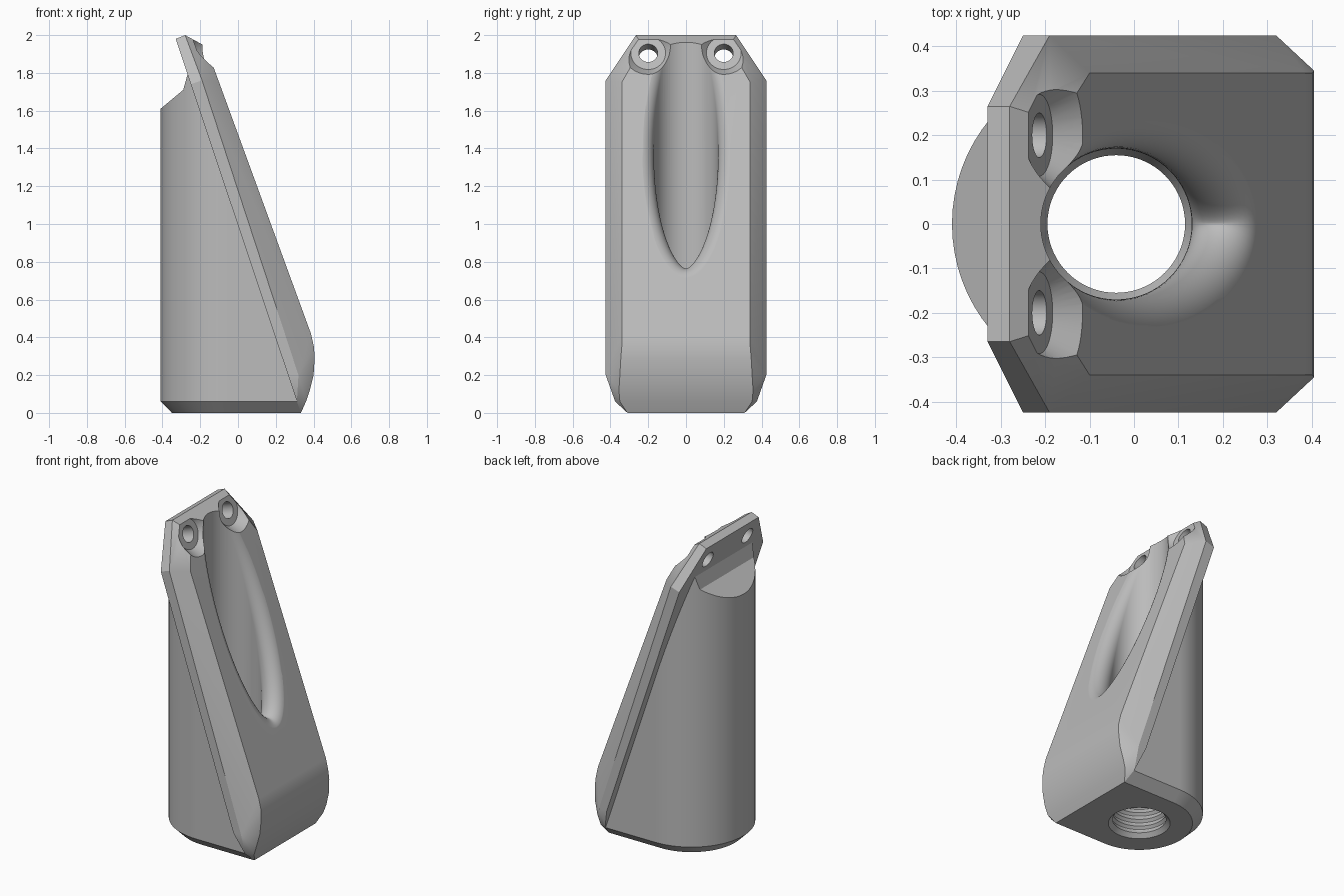
import bpy, bmesh, math
from math import cos, sin, tau, radians
from mathutils import Vector

cube = bpy.data.objects.get("Cube")
if cube:
    bpy.data.objects.remove(cube, do_unlink=True)

grey = bpy.data.materials.new("cast_grey")
grey.use_nodes = True
grey.diffuse_color = (0.5, 0.5, 0.5, 1)
grey.node_tree.nodes["Principled BSDF"].inputs["Base Color"].default_value = (0.5, 0.5, 0.5, 1)

AXIS_X = -0.04        # vertical bore axis
SEGMENTS = 72


def finish(bm, name):
    bmesh.ops.recalc_face_normals(bm, faces=bm.faces[:])
    mesh = bpy.data.meshes.new(name)
    bm.to_mesh(mesh)
    bm.free()
    mesh.materials.append(grey)
    obj = bpy.data.objects.new(name, mesh)
    bpy.context.collection.objects.link(obj)
    return obj


def hull(points):
    bm = bmesh.new()
    for p in points:
        bm.verts.new(p)
    bmesh.ops.convex_hull(bm, input=bm.verts[:])
    loose = [v for v in bm.verts if not v.link_faces]
    bmesh.ops.delete(bm, geom=loose, context='VERTS')
    bmesh.ops.dissolve_limit(bm, angle_limit=radians(0.3), verts=bm.verts[:], edges=bm.edges[:])
    return bm


def loft(name, rings):
    bm = bmesh.new()
    rows = [[bm.verts.new(p) for p in ring] for ring in rings]
    n = len(rows[0])
    for a, b in zip(rows, rows[1:]):
        for i in range(n):
            j = (i + 1) % n
            bm.faces.new((a[i], a[j], b[j], b[i]))
    bm.faces.new(rows[0])
    bm.faces.new(rows[-1])
    return finish(bm, name)


def combine(target, tool, operation):
    mod = target.modifiers.new(operation.title(), 'BOOLEAN')
    mod.operation = operation
    mod.solver = 'EXACT'
    mod.object = tool
    bpy.context.view_layer.objects.active = target
    bpy.ops.object.modifier_apply(modifier=mod.name)
    bpy.data.objects.remove(tool, do_unlink=True)


def circle(radius, z):
    return [Vector((AXIS_X + radius * cos(tau * i / SEGMENTS), radius * sin(tau * i / SEGMENTS), z))
            for i in range(SEGMENTS)]


# Leaning face plate with chamfered rim and rounded nose (half outline, mirrored in y)
half = [
    (-0.33, 0.265, 1.98), (-0.25, 0.425, 1.74), (0.265, 0.425, 0.2), (0.312, 0.375, 0.06),
    (0.333, 0.31, 0),                                                   # back rim
    (-0.28, 0.265, 2.0), (-0.19, 0.425, 1.76), (0.32, 0.425, 0.2),      # side rim
    (-0.17, 0.23, 1.94), (-0.1, 0.34, 1.75), (0.386, 0.34, 0.42),       # front face
    (0.402, 0.34, 0.35), (0.406, 0.345, 0.29), (0.4, 0.35, 0.2),
    (0.38, 0.355, 0.12), (0.36, 0.35, 0.06),                            # nose
]
housing = finish(hull([(x, s * y, z) for x, y, z in half for s in (1, -1)]), "housing")

# Round-backed barrel with flat sides and a bevelled foot
pts = []
for radius, z, front in ((0.31, 0, 0.333), (0.37, 0.06, 0.333), (0.37, 1.9, 0.333)):
    pts += circle(radius, z) + [Vector((front, s * radius, z)) for s in (1, -1)]
bm = hull(pts)
cut = bmesh.ops.bisect_plane(bm, geom=bm.verts[:] + bm.edges[:] + bm.faces[:],
                             plane_co=(0.333, 0, 0), plane_no=(1.9, 0, 0.583), clear_outer=True)
rim = [e for e in cut["geom_cut"] if isinstance(e, bmesh.types.BMEdge)]
bmesh.ops.holes_fill(bm, edges=rim)
barrel = finish(bm, "barrel")

# Sloped shoulder at the top of the barrel
shoulder = [(-0.6, 1.452), (-0.29, 1.71), (-0.265, 1.8), (-0.2, 1.95), (-0.2, 2.3), (-0.6, 2.3)]
combine(barrel, loft("shoulder_cutter", [[(x, y, z) for x, z in shoulder] for y in (-0.6, 0.6)]),
        'DIFFERENCE')
combine(housing, barrel, 'UNION')

# Bore: countersunk threaded mouth, plain bore, rolled lip where it breaks the sloping face
rings = [circle(0.23, -0.05), circle(0.155, 0.025)]
for k in range(8):
    z = 0.035 + 0.045 * k
    rings += [circle(0.17, z + 0.015), circle(0.17, z + 0.02), circle(0.155, z + 0.035)]
rings.append(circle(0.17, 0.42))
BORE, LIP, STEPS = 0.17, 0.077, 16
lean = radians(20)
normal = Vector((cos(lean), 0, sin(lean)))
on_face = Vector((0.386, 0, 0.42))
lip = [[] for _ in range(STEPS + 2)]
for i in range(SEGMENTS):
    a = tau * i / SEGMENTS
    radial = Vector((cos(a), sin(a), 0))
    c = Vector((AXIS_X, 0, 0)) + radial * (BORE + LIP)
    c.z = on_face.z - (LIP + normal.x * (c.x - on_face.x)) / normal.z
    for k in range(STEPS + 1):
        lip[k].append(c + LIP * (-radial).slerp(normal, k / STEPS))
    lip[-1].append(c + normal * (LIP + 0.4))
combine(housing, loft("bore_cutter", rings + lip), 'DIFFERENCE')

# Screw holes with flat seats and flared recesses
tilt = radians(19)
out = Vector((cos(tilt), 0, sin(tilt)))
up = Vector((-sin(tilt), 0, cos(tilt)))
for side in (1, -1):
    seat = Vector((-0.213, side * 0.2, 1.905))
    rings = []
    for depth, radius in ((-0.2, 0.05), (0, 0.05), (0, 0.092), (0.2, 0.26)):
        rings.append([seat + out * depth + radius * (up * sin(tau * i / 48) + Vector((0, cos(tau * i / 48), 0)))
                      for i in range(48)])
    combine(housing, loft("screw_cutter", rings), 'DIFFERENCE')

# Smooth curved areas, keep edges crisp
bpy.ops.object.select_all(action='DESELECT')
housing.select_set(True)
bpy.context.view_layer.objects.active = housing
bpy.ops.object.shade_smooth_by_angle(angle=radians(20))
weighted = housing.modifiers.new("Weighted Normal", 'WEIGHTED_NORMAL')
weighted.keep_sharp = True
